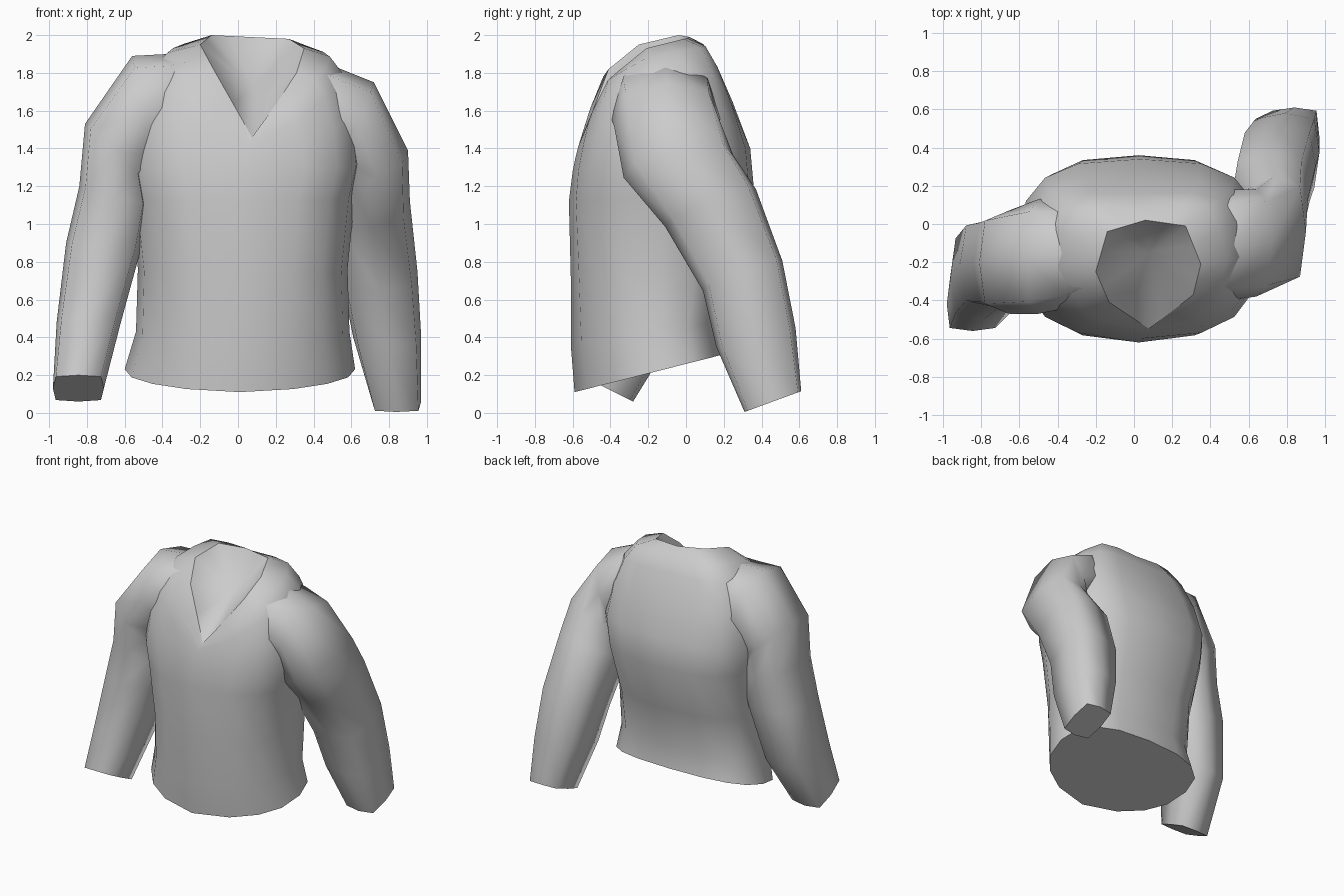
import bpy, bmesh, math
from mathutils import Vector

if "Cube" in bpy.data.objects:
    bpy.data.objects.remove(bpy.data.objects["Cube"])

grey = bpy.data.materials.new("grey wool")
grey.diffuse_color = (0.6, 0.6, 0.6, 1)
grey.use_nodes = True
grey.node_tree.nodes["Principled BSDF"].inputs["Base Color"].default_value = grey.diffuse_color


def spow(v, e):
    return math.copysign(abs(v) ** e, v) if abs(v) > 1e-6 else 0.0


def loft(name, rings, top_centre=None):
    """Skin a list of equal point rings, smooth sides and crisp end caps."""
    bm = bmesh.new()
    loops = [[bm.verts.new(p) for p in ring] for ring in rings]
    n = len(loops[0])
    for a, b in zip(loops, loops[1:]):
        for i in range(n):
            j = (i + 1) % n
            bm.faces.new((a[i], a[j], b[j], b[i])).smooth = True
    bm.faces.new(loops[0])
    if top_centre:
        c = bm.verts.new(top_centre)
        for i in range(n):
            bm.faces.new((loops[-1][i], loops[-1][(i + 1) % n], c)).smooth = True
    else:
        bm.faces.new(loops[-1])
    for loop in (loops[0], loops[-1]):
        for i in range(n):
            bm.edges.get((loop[i], loop[(i + 1) % n])).smooth = False
    bmesh.ops.recalc_face_normals(bm, faces=bm.faces)
    me = bpy.data.meshes.new(name)
    bm.to_mesh(me)
    bm.free()
    me.materials.append(grey)
    ob = bpy.data.objects.new(name, me)
    bpy.context.collection.objects.link(ob)
    return ob


# Torso: tilted rounded rings
# (left x, right x, front y, front z, back y, back z, squareness, backward skew)
def body_ring(xl, xr, yf, zf, yb, zb, e, skew, n=16):
    pts = []
    for k in range(n):
        a = 2 * math.pi * k / n
        s, c = spow(-math.sin(a), e), spow(-math.cos(a), e)
        t = max(0.0, (c + 1) / 2) ** skew
        pts.append(Vector(((xl + xr) / 2 + s * (xr - xl) / 2,
                           yf + (yb - yf) * t, zf + (zb - zf) * t)))
    return pts


body = [body_ring(*r) for r in (
    (-0.60, 0.62, -0.59, 0.11, 0.20, 0.31, 0.80, 0.72),
    (-0.54, 0.59, -0.61, 0.36, 0.18, 0.48, 0.80, 0.76),
    (-0.53, 0.58, -0.61, 0.72, 0.25, 0.80, 0.78, 0.85),
    (-0.57, 0.62, -0.62, 1.12, 0.36, 1.18, 0.74, 0.92),
    (-0.60, 0.66, -0.60, 1.28, 0.34, 1.40, 0.70, 0.95))]

# V neckline, with midpoints added to match the body rings
vee = [Vector(p) for p in (
    (0.08, -0.55, 1.45), (-0.13, -0.41, 1.82), (-0.20, -0.25, 1.95),
    (-0.14, -0.04, 2.0), (0.06, 0.02, 1.99), (0.27, -0.01, 1.98),
    (0.35, -0.21, 1.93), (0.31, -0.37, 1.80))]
neck = []
for i, p in enumerate(vee):
    neck += [p, (p + vee[(i + 1) % 8]) / 2]

# Rounded shoulders blending chest into neckline, fuller at the corners
chest = body[-1]
for deg in (25, 48, 68):
    a = math.radians(deg)
    ring = []
    for k, (p, q) in enumerate(zip(chest, neck)):
        corner = abs(math.sin(4 * math.pi * k / 16))
        ring.append(Vector((p.x + (q.x - p.x) * (1 - math.cos(a)) * 0.9,
                            p.y + (q.y - p.y) * deg / 85 * (1 - 0.2 * corner),
                            p.z + (q.z - p.z) * math.sin(a))))
    body.append(ring)
body.append(neck)
loft("sweater_body", body, (0.08, -0.15, 1.72))


# Sleeves: (outer x, outer z, inner x, inner z, front y, back y, back rise, squareness)
def sleeve_ring(xo, zo, xi, zi, yf, yb, dz, e, n=8):
    c = Vector(((xo + xi) / 2, (yf + yb) / 2, (zo + zi) / 2))
    u = Vector(((xo - xi) / 2, 0, (zo - zi) / 2))
    v = Vector((0, (yb - yf) / 2, dz / 2))
    angles = [2 * math.pi * k / n for k in range(n)]
    return [c + u * spow(math.cos(a), e) + v * spow(math.sin(a), e) for a in angles]


loft("sleeve_swung_back", [sleeve_ring(*r) for r in (
    (0.36, 1.90, 0.34, 1.40, -0.36, 0.06, 0, 0.8),
    (0.52, 1.83, 0.46, 1.32, -0.40, 0.18, 0, 0.75),
    (0.72, 1.75, 0.56, 1.28, -0.38, 0.18, 0, 0.7),
    (0.90, 1.39, 0.57, 1.22, -0.33, 0.25, 0.12, 0.6),
    (0.91, 1.12, 0.51, 1.05, -0.11, 0.37, 0.20, 0.52),
    (0.95, 0.75, 0.55, 0.70, 0.09, 0.51, 0.16, 0.47),
    (0.97, 0.40, 0.61, 0.40, 0.16, 0.58, 0.10, 0.45),
    (0.97, 0.06, 0.71, 0.06, 0.31, 0.61, 0.11, 0.35))])

loft("sleeve_swung_forward", [sleeve_ring(*r) for r in (
    (-0.22, 1.93, -0.22, 1.45, -0.36, 0.02, 0, 0.8),
    (-0.37, 1.90, -0.33, 1.35, -0.44, 0.13, 0, 0.75),
    (-0.56, 1.89, -0.44, 1.30, -0.47, 0.13, 0, 0.7),
    (-0.81, 1.53, -0.50, 1.24, -0.47, 0.07, 0, 0.62),
    (-0.84, 1.20, -0.47, 1.10, -0.45, 0.05, 0, 0.55),
    (-0.91, 0.90, -0.51, 0.88, -0.44, 0.03, 0, 0.5),
    (-0.96, 0.48, -0.62, 0.48, -0.50, -0.04, -0.06, 0.48),
    (-0.98, 0.13, -0.71, 0.13, -0.56, -0.28, -0.14, 0.35))])
